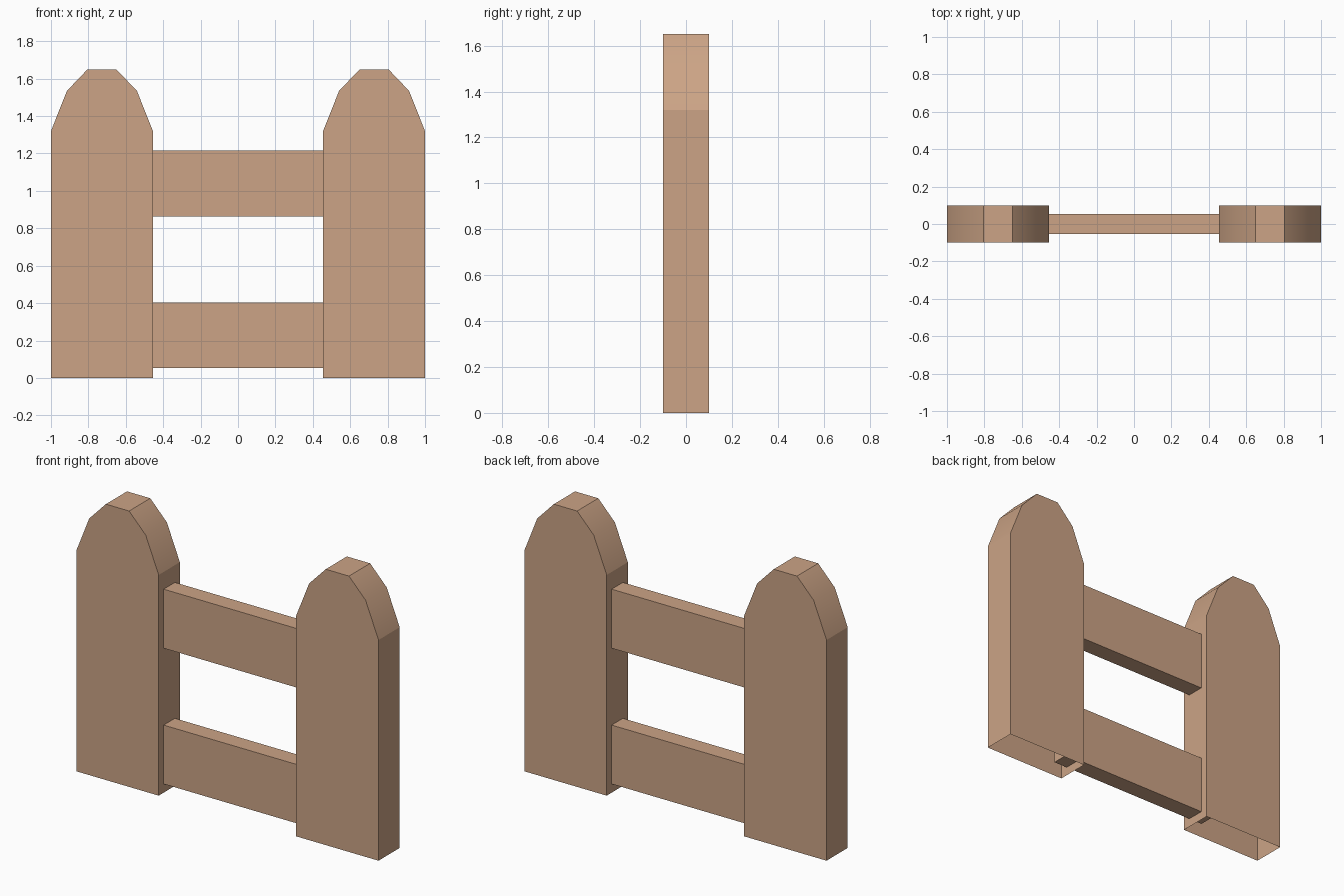
import bpy, bmesh

if "Cube" in bpy.data.objects:
    bpy.data.objects.remove(bpy.data.objects["Cube"])

wood = bpy.data.materials.new("light_wood")
wood.diffuse_color = (0.604, 0.371, 0.238, 1)
wood.use_nodes = True
wood.node_tree.nodes["Principled BSDF"].inputs["Base Color"].default_value = wood.diffuse_color


def finish(bm, name):
    bmesh.ops.recalc_face_normals(bm, faces=bm.faces)
    mesh = bpy.data.meshes.new(name)
    bm.to_mesh(mesh)
    bm.free()
    mesh.materials.append(wood)
    obj = bpy.data.objects.new(name, mesh)
    bpy.context.collection.objects.link(obj)
    return obj


# Post: rounded-top outline (half of it, mirrored about the post centre), extruded in y
POST_X, HALF_DEPTH = 0.7275, 0.1
half = [(0.2725, 0), (0.2725, 1.32), (0.187, 1.535), (0.077, 1.65)]
outline = half + [(-x, z) for x, z in reversed(half)]


def add_post(name, cx):
    bm = bmesh.new()
    face = bm.faces.new([bm.verts.new((cx + x, -HALF_DEPTH, z)) for x, z in outline])
    ext = bmesh.ops.extrude_face_region(bm, geom=[face], use_keep_orig=True)
    new_verts = [g for g in ext["geom"] if isinstance(g, bmesh.types.BMVert)]
    bmesh.ops.translate(bm, verts=new_verts, vec=(0, 2 * HALF_DEPTH, 0))
    bmesh.ops.recalc_face_normals(bm, faces=bm.faces)
    # the sloped shoulder faces are smooth, everything else is flat
    for f in bm.faces:
        f.smooth = 0.1 < f.normal.z < 0.95
    # the underside is open
    bottom = [f for f in bm.faces if f.normal.z < -0.9]
    bmesh.ops.delete(bm, geom=bottom, context="FACES_ONLY")
    return finish(bm, name)


add_post("left_post", -POST_X)
add_post("right_post", POST_X)


# Rails: thin boards whose ends run a little way into the posts
def add_rail(name, z0, z1):
    bm = bmesh.new()
    bmesh.ops.create_cube(bm, size=1)
    bmesh.ops.scale(bm, verts=bm.verts, vec=(1.09, 0.106, z1 - z0))
    bmesh.ops.translate(bm, verts=bm.verts, vec=(0, 0, (z0 + z1) / 2))
    return finish(bm, name)


add_rail("lower_rail", 0.052, 0.404)
add_rail("upper_rail", 0.864, 1.217)
